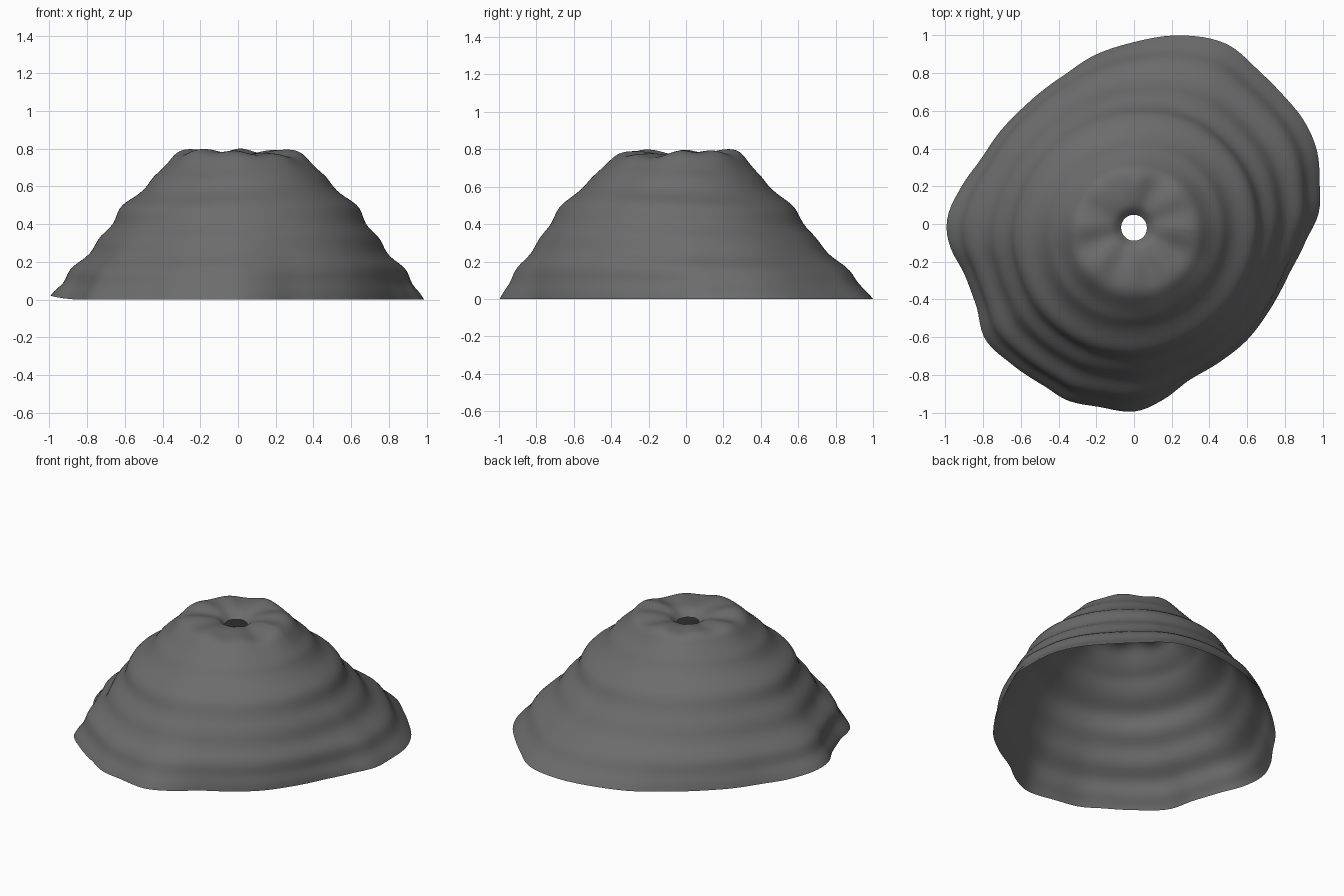
import bpy, bmesh
from math import pi, sin, cos, atan2, hypot, exp

if "Cube" in bpy.data.objects:
    bpy.data.objects.remove(bpy.data.objects["Cube"])

# Wavy rim seen from above (x, y)
RIM = [(.98, .06), (.985, .21), (.97, .39), (.9, .55), (.785, .69), (.655, .82), (.49, .955),
       (.25, 1), (0, .965), (-.21, .895), (-.37, .79), (-.57, .635), (-.715, .485), (-.815, .34),
       (-.92, .19), (-.99, .03), (-.98, -.105), (-.9, -.265), (-.835, -.44), (-.79, -.61),
       (-.66, -.735), (-.475, -.86), (-.355, -.935), (-.185, -.97), (0, -.995), (.13, -.945),
       (.29, -.83), (.45, -.735), (.6, -.615), (.72, -.455), (.825, -.26), (.915, -.08)]
# Section from rim to hole: radius, height, share of rim shape, centre shift
SECTION = [(.94, 0, 1, 0), (.86, .15, .6, .3), (.735, .31, .26, .8), (.61, .5, .08, 1),
           (.475, .62, .03, 1), (.385, .72, 0, .8), (.315, .778, 0, .5), (.22, .787, 0, .2),
           (.12, .77, 0, 0), (.07, .73, 0, 0)]
CY = -.02
SEG, SUB = 160, 8


def catmull(a, b, c, d, t):
    return .5 * (2*b + (c-a)*t + (2*a-5*b+4*c-d)*t*t + (3*b-a-3*c+d)*t**3)


polar = sorted((atan2(y-CY, x) % (2*pi), hypot(x, y-CY)) for x, y in RIM)
N = len(polar)


def rim_radius(a):
    a %= 2*pi
    i = max([k for k in range(N) if polar[k][0] <= a], default=-1)
    a0 = polar[i][0] - (2*pi if i < 0 else 0)
    a1 = polar[(i+1) % N][0] + (2*pi if i == N-1 else 0)
    r = [polar[(i+k) % N][1] for k in (-1, 0, 1, 2)]
    return catmull(*r, (a-a0)/(a1-a0))


# Smooth rows along the section
rows = []
last = len(SECTION) - 1
for i in range(last):
    p = [SECTION[min(max(i+k, 0), last)] for k in (-1, 0, 1, 2)]
    for s in range(SUB):
        rows.append([catmull(*q, s/SUB) for q in zip(*p)])
rows.append(list(SECTION[-1]))

bm = bmesh.new()
rings = []
for r0, z0, w, sh in rows:
    ring = []
    for j in range(SEG):
        a = 2*pi*j/SEG
        r = r0*(1 + w*(rim_radius(a)/.94 - 1))
        # Horizontal ripples on the wall
        fade = min(1, z0/.1)*max(0, min(1, (.76-z0)/.12))
        rip = .006*fade*(1+.4*sin(2*a+.6))*cos(2*pi*(z0-.16)/.163 + .5*sin(a*2))
        r += rip
        # Radial folds around the hole, lower towards the front right
        fold = exp(-((r0-.27)/.12)**2) if z0 > .55 else 0
        dip = .025*exp(-((a-1.75*pi)/.5)**2)
        z = z0 + fold*(.008*cos(8*a+.4) + .005*sin(5*a) - dip) + rip*.5
        # Slightly lifted rim on the left
        if z0 < .1:
            z += (1-z0/.1)*.02*exp(-((a-pi)/.2)**2)
        ring.append(bm.verts.new((r*cos(a) + .01*sh, CY - .03*sh + r*sin(a), z)))
    rings.append(ring)
for lo, hi in zip(rings, rings[1:]):
    for j in range(SEG):
        k = (j+1) % SEG
        bm.faces.new((lo[j], lo[k], hi[k], hi[j]))
for f in bm.faces:
    f.smooth = True
mesh = bpy.data.meshes.new("rippled_shell")
bm.to_mesh(mesh)
bm.free()

# Dark grey colour
mat = bpy.data.materials.new("dark_grey")
mat.diffuse_color = (.15, .15, .15, 1)
mat.use_nodes = True
mat.node_tree.nodes["Principled BSDF"].inputs["Base Color"].default_value = mat.diffuse_color
mesh.materials.append(mat)
bpy.context.collection.objects.link(bpy.data.objects.new("rippled_shell", mesh))
